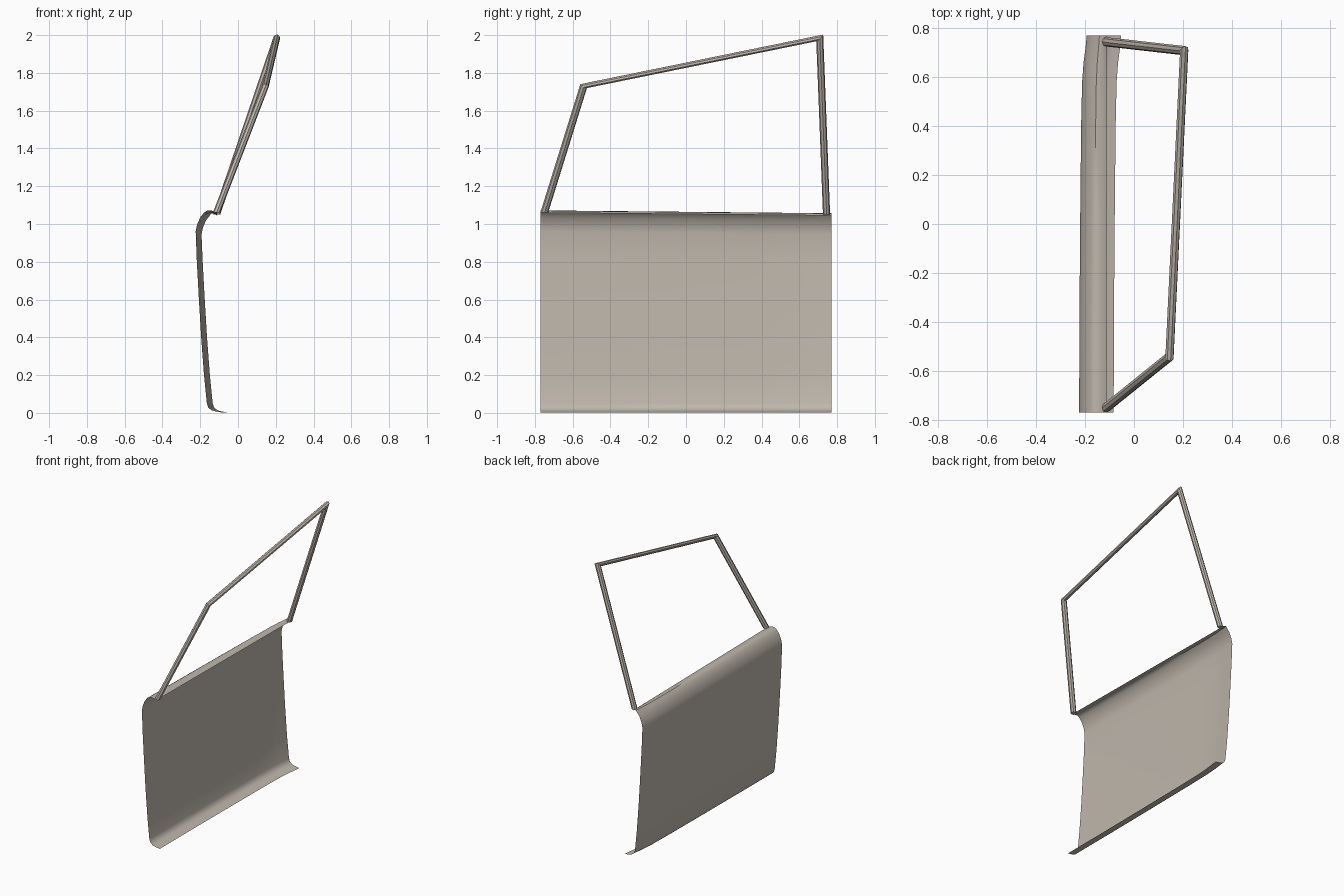
import bpy
import bmesh
from mathutils import Vector
from math import cos, sin, pi, radians

cube = bpy.data.objects.get("Cube")
if cube:
    bpy.data.objects.remove(cube)

# One warm grey paint
paint = bpy.data.materials.new("warm grey paint")
paint.use_nodes = True
colour = (0.52, 0.47, 0.41, 1)
paint.diffuse_color = colour
paint.node_tree.nodes["Principled BSDF"].inputs["Base Color"].default_value = colour


def skin(name, rows, closed=False, capped=False):
    """Join rows of points with quads."""
    bm = bmesh.new()
    grid = [[bm.verts.new(p) for p in row] for row in rows]
    n = len(grid[0])
    for a, b in zip(grid, grid[1:]):
        for i in range(n if closed else n - 1):
            j = (i + 1) % n
            bm.faces.new((a[i], a[j], b[j], b[i]))
    if capped:
        bm.faces.new(grid[0])
        bm.faces.new(grid[-1])
        bmesh.ops.recalc_face_normals(bm, faces=bm.faces[:])
    mesh = bpy.data.meshes.new(name)
    bm.to_mesh(mesh)
    bm.free()
    mesh.materials.append(paint)
    obj = bpy.data.objects.new(name, mesh)
    bpy.context.collection.objects.link(obj)
    return obj


# Door panel: an open sheet, (x, z) from sill lip down to bottom flange
profile = [(-.112, 1.06), (-.135, 1.07), (-.162, 1.072), (-.18, 1.06),
           (-.2, 1.035), (-.217, .995), (-.224, .96), (-.218, .8),
           (-.207, .6), (-.195, .4), (-.18, .2), (-.165, .05),
           (-.157, .028), (-.14, .014), (-.115, .007), (-.083, .002)]
# Stations along y with the inward shift that rounds the rear edge
stations = [(-.77, 0), (-.4, .001), (0, .004), (.4, .008), (.58, .012),
            (.66, .018), (.72, .026), (.77, .031)]
rows = []
for y, shift in stations:
    drop = .015 * (y + .77) / 1.54
    rows.append([(x + shift * min(1, i / 3), y, z - (drop if z > .9 else 0))
                 for i, (x, z) in enumerate(profile)])
panel = skin("door_panel", rows)
bpy.context.view_layer.objects.active = panel
panel.select_set(True)
bpy.ops.object.shade_smooth_by_angle(angle=radians(40))
panel.select_set(False)

# Window frame: one mitred eight-sided tube through four corners
corners = [Vector(p) for p in ((-.113, -.75, 1.062), (.145, -.542, 1.73),
                               (.205, .708, 1.985), (-.113, .744, 1.05))]
widths = [.02, .014, .019]
depth = .018
dirs = [(b - a).normalized() for a, b in zip(corners, corners[1:])]
normal = (dirs[0].cross(dirs[1]) + dirs[1].cross(dirs[2])).normalized()
side = [normal.cross(d).normalized() for d in dirs]


def level(v, d):
    """Slide an offset along the tube so its end is cut level."""
    return v - d * (v.z / d.z)


def mitre(i):
    """In-plane offset where two tubes of different width meet."""
    a, b = dirs[i], dirs[i + 1]
    return (b * widths[i] - a * widths[i + 1]) / b.dot(side[i])


offsets = [(level(side[0] * widths[0], dirs[0]), level(normal * depth, dirs[0])),
           (mitre(0), normal * depth),
           (mitre(1), normal * depth),
           (level(side[2] * widths[2], dirs[2]), level(normal * depth, dirs[2]))]
rings = [[c + u * cos(k * pi / 4) + v * sin(k * pi / 4) for k in range(8)]
         for c, (u, v) in zip(corners, offsets)]
skin("window_frame", rings, closed=True, capped=True)
